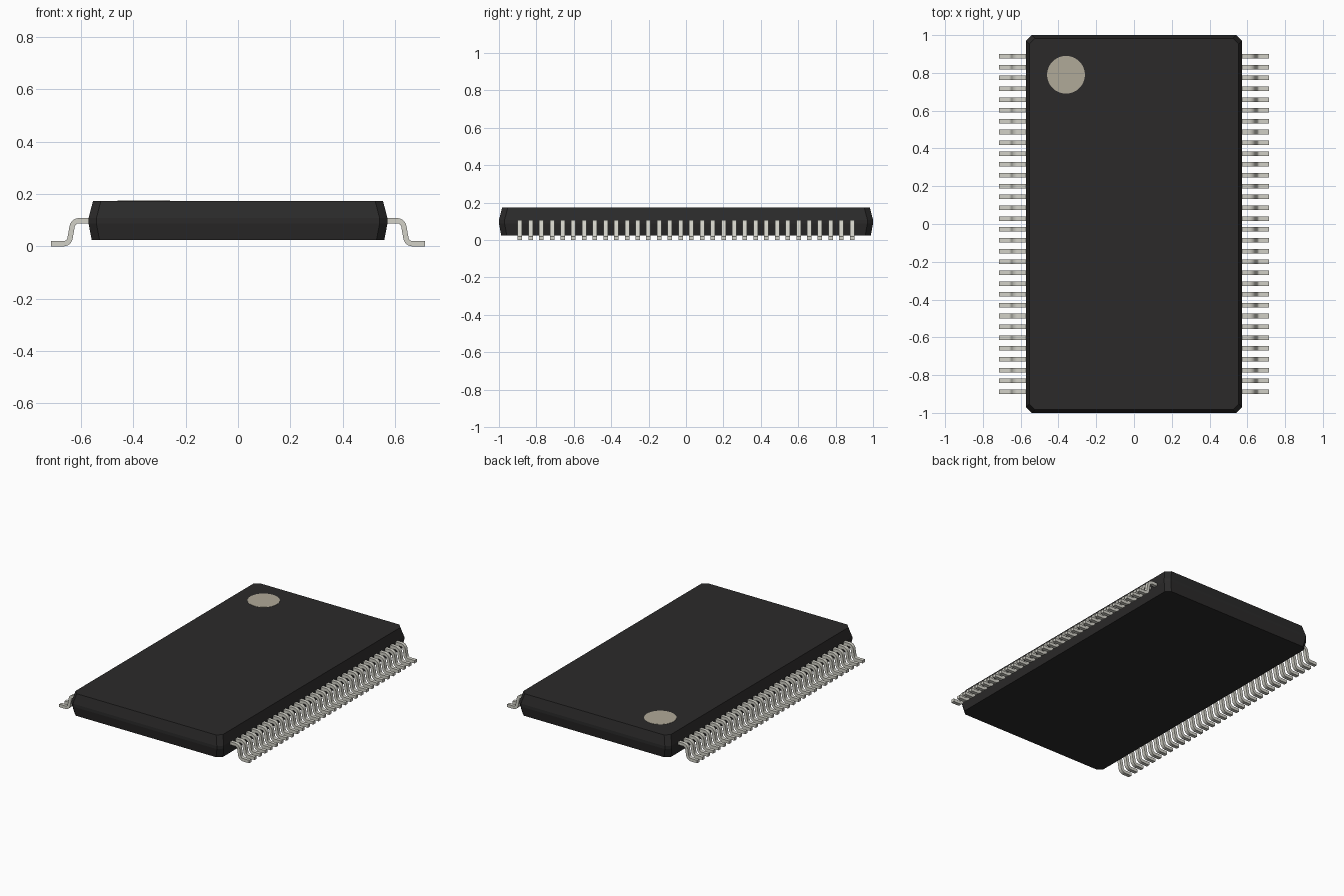
import bpy
import bmesh
import math

cube = bpy.data.objects.get("Cube")
if cube:
    bpy.data.objects.remove(cube, do_unlink=True)


def material(name, rgb):
    m = bpy.data.materials.new(name)
    m.use_nodes = True
    col = (*rgb, 1.0)
    m.diffuse_color = col
    m.node_tree.nodes["Principled BSDF"].inputs["Base Color"].default_value = col
    return m


black = material("black plastic", (0.024, 0.023, 0.023))
metal = material("grey metal", (0.645, 0.637, 0.573))
beige = material("marker beige", (0.435, 0.398, 0.316))


def finish(bm, name, mat):
    bmesh.ops.recalc_face_normals(bm, faces=bm.faces)
    mesh = bpy.data.meshes.new(name)
    bm.to_mesh(mesh)
    bm.free()
    mesh.materials.append(mat)
    ob = bpy.data.objects.new(name, mesh)
    bpy.context.collection.objects.link(ob)
    return ob


def chamfered_ring(bm, hx, hy, z, c=0.03):
    pts = [(hx, -hy + c), (hx, hy - c), (hx - c, hy), (-hx + c, hy),
           (-hx, hy - c), (-hx, -hy + c), (-hx + c, -hy), (hx - c, -hy)]
    return [bm.verts.new((x, y, z)) for x, y in pts]


# Moulded body: tapered halves meeting at a narrow vertical band
bm = bmesh.new()
rings = [chamfered_ring(bm, hx, hy, z) for hx, hy, z in (
    (0.559, 0.988, 0.025), (0.571, 1.0, 0.088),
    (0.571, 1.0, 0.108), (0.554, 0.983, 0.173))]
bm.faces.new(rings[0])
bm.faces.new(rings[-1])
for lo, hi in zip(rings, rings[1:]):
    for i in range(8):
        j = (i + 1) % 8
        bm.faces.new((lo[i], lo[j], hi[j], hi[i]))
finish(bm, "body", black)

# Round marker by the first pin
bm = bmesh.new()
bmesh.ops.create_cone(bm, cap_ends=True, segments=48, radius1=0.1,
                      radius2=0.1, depth=0.002)
bmesh.ops.translate(bm, verts=bm.verts, vec=(-0.36, 0.79, 0.1735))
finish(bm, "pin_one_marker", beige)


# Gull-wing lead centreline: shoulder, two bends, foot
T, WIDTH, COUNT, PITCH = 0.02, 0.024, 32, 0.0573
TILT = math.radians(80)
R = 0.026


def lead_sections():
    """Pairs of (outer, inner) points along the lead, in x and z."""
    out = [((0.55, 0.108), (0.55, 0.108 - T))]
    steps = 6
    cx, cz = 0.608, 0.108 - T / 2 - R
    for i in range(steps + 1):
        a = TILT * i / steps
        s, c = math.sin(a), math.cos(a)
        out.append(((cx + (R + T / 2) * s, cz + (R + T / 2) * c),
                    (cx + (R - T / 2) * s, cz + (R - T / 2) * c)))
    # Lower bend is centred on the other side, joined by the straight leg
    bz = T / 2 + R
    drop = cz - bz
    lx = cx + (2 * R + drop * math.cos(TILT)) / math.sin(TILT)
    for i in range(steps + 1):
        a = TILT * (1 - i / steps)
        s, c = math.sin(a), math.cos(a)
        out.append(((lx - (R - T / 2) * s, bz - (R - T / 2) * c),
                    (lx - (R + T / 2) * s, bz - (R + T / 2) * c)))
    out.append(((0.714, T), (0.714, 0.0)))
    return out


def build_leads(side, name):
    bm = bmesh.new()
    sections = lead_sections()
    for n in range(COUNT):
        y = (n - (COUNT - 1) / 2) * PITCH
        loops = []
        for o, i in sections:
            loops.append([bm.verts.new((side * p[0], y + d * WIDTH / 2, p[1]))
                          for p, d in ((o, -1), (o, 1), (i, 1), (i, -1))])
        bm.faces.new(loops[0])
        bm.faces.new(loops[-1])
        for a, b in zip(loops, loops[1:]):
            for k in range(4):
                m = (k + 1) % 4
                bm.faces.new((a[k], a[m], b[m], b[k]))
    ob = finish(bm, name, metal)
    bpy.ops.object.select_all(action='DESELECT')
    bpy.context.view_layer.objects.active = ob
    ob.select_set(True)
    bpy.ops.object.shade_smooth_by_angle(angle=math.radians(35))


build_leads(1, "left_leads")
build_leads(-1, "right_leads")
